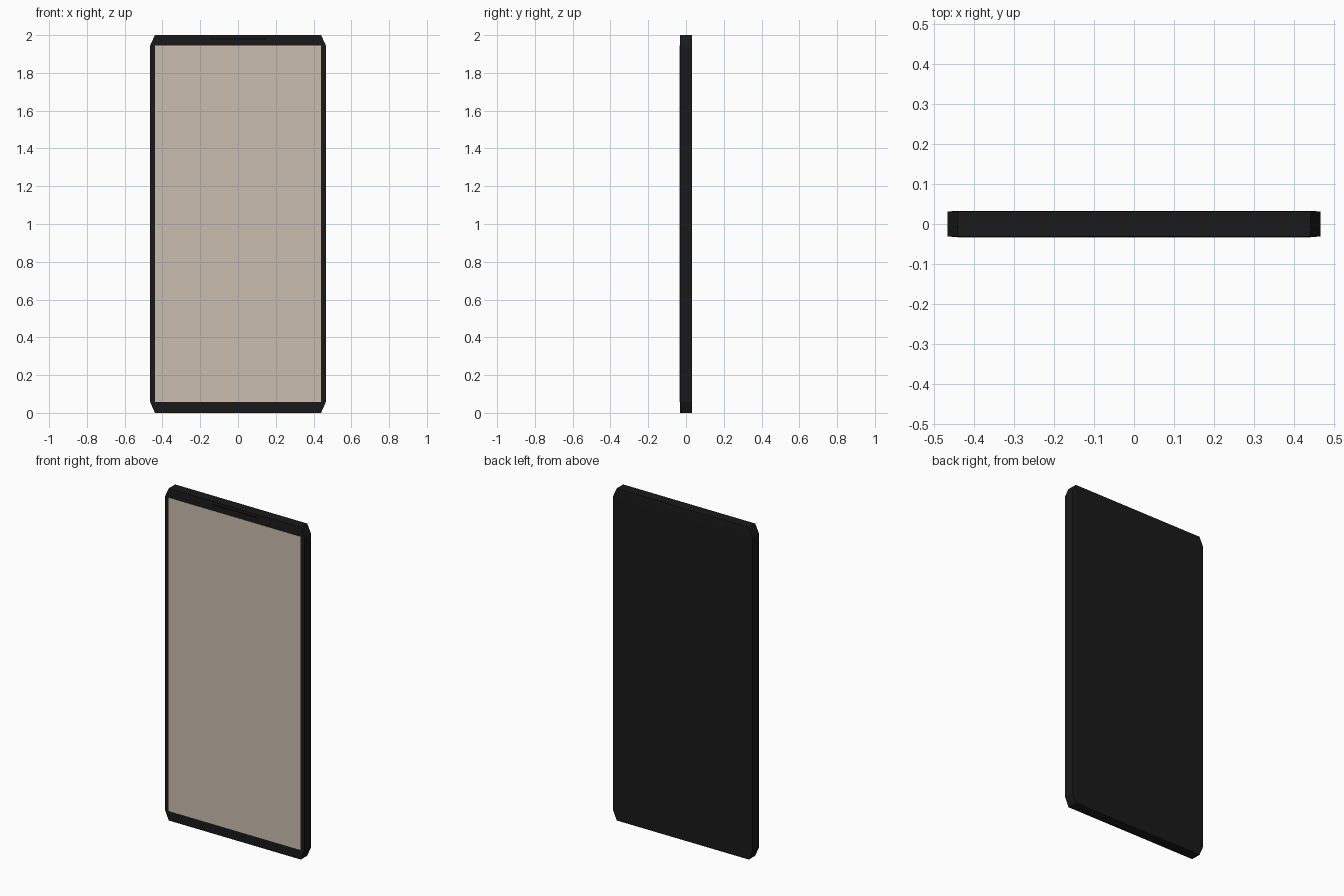
import bpy, bmesh

if "Cube" in bpy.data.objects:
    bpy.data.objects.remove(bpy.data.objects["Cube"])

W, H, T = 0.465, 2.0, 0.031        # half width, height, half thickness at rim
IX, Z0, Z1 = 0.44, 0.058, 1.945    # flat inner panel / screen opening
PANEL_Y = 0.033


def material(name, rgb):
    m = bpy.data.materials.new(name)
    m.diffuse_color = (*rgb, 1)
    m.use_nodes = True
    m.node_tree.nodes["Principled BSDF"].inputs["Base Color"].default_value = m.diffuse_color
    return m


def finish(name, bm, mat):
    bmesh.ops.recalc_face_normals(bm, faces=bm.faces)
    me = bpy.data.meshes.new(name)
    bm.to_mesh(me)
    bm.free()
    me.materials.append(mat)
    ob = bpy.data.objects.new(name, me)
    bpy.context.collection.objects.link(ob)
    return ob


def box(name, x, y0, y1, z0, z1, mat):
    bm = bmesh.new()
    bmesh.ops.create_cube(bm, size=1)
    for v in bm.verts:
        v.co = (v.co.x * 2 * x, y0 if v.co.y < 0 else y1, z0 if v.co.z < 0 else z1)
    return finish(name, bm, mat)


black = material("black_shell", (0.01, 0.01, 0.01))
beige = material("screen_beige", (0.60, 0.51, 0.44))
dark = material("slot_black", (0.003, 0.003, 0.003))

# Shell: chamfered outline, with a flat panel raised slightly on front and back
outline = [(-IX, 0), (IX, 0), (W, Z0), (W, Z1), (IX, H), (-IX, H), (-W, Z1), (-W, Z0)]
panel = [(IX, Z0), (IX, Z1), (-IX, Z1), (-IX, Z0)]
bm = bmesh.new()
rims = []
for s in (-1, 1):
    rim = [bm.verts.new((x, s * T, z)) for x, z in outline]
    inner = [bm.verts.new((x, s * PANEL_Y, z)) for x, z in panel]
    bm.faces.new(inner)
    for i in range(4):
        a, b, c = (rim[(2 * i + k) % 8] for k in (1, 2, 3))
        bm.faces.new((a, b, inner[i]))                         # corner
        bm.faces.new((b, c, inner[(i + 1) % 4], inner[i]))     # border
    rims.append(rim)
for i in range(8):
    j = (i + 1) % 8
    bm.faces.new((rims[0][i], rims[0][j], rims[1][j], rims[1][i]))
finish("phone_shell", bm, black)

# Screen and the earpiece slot above it
box("screen", IX, -PANEL_Y - 0.0006, -PANEL_Y + 0.002, Z0, Z1, beige)
box("earpiece_slot", 0.15, -0.0325, -0.029, 1.976, 1.984, dark)
